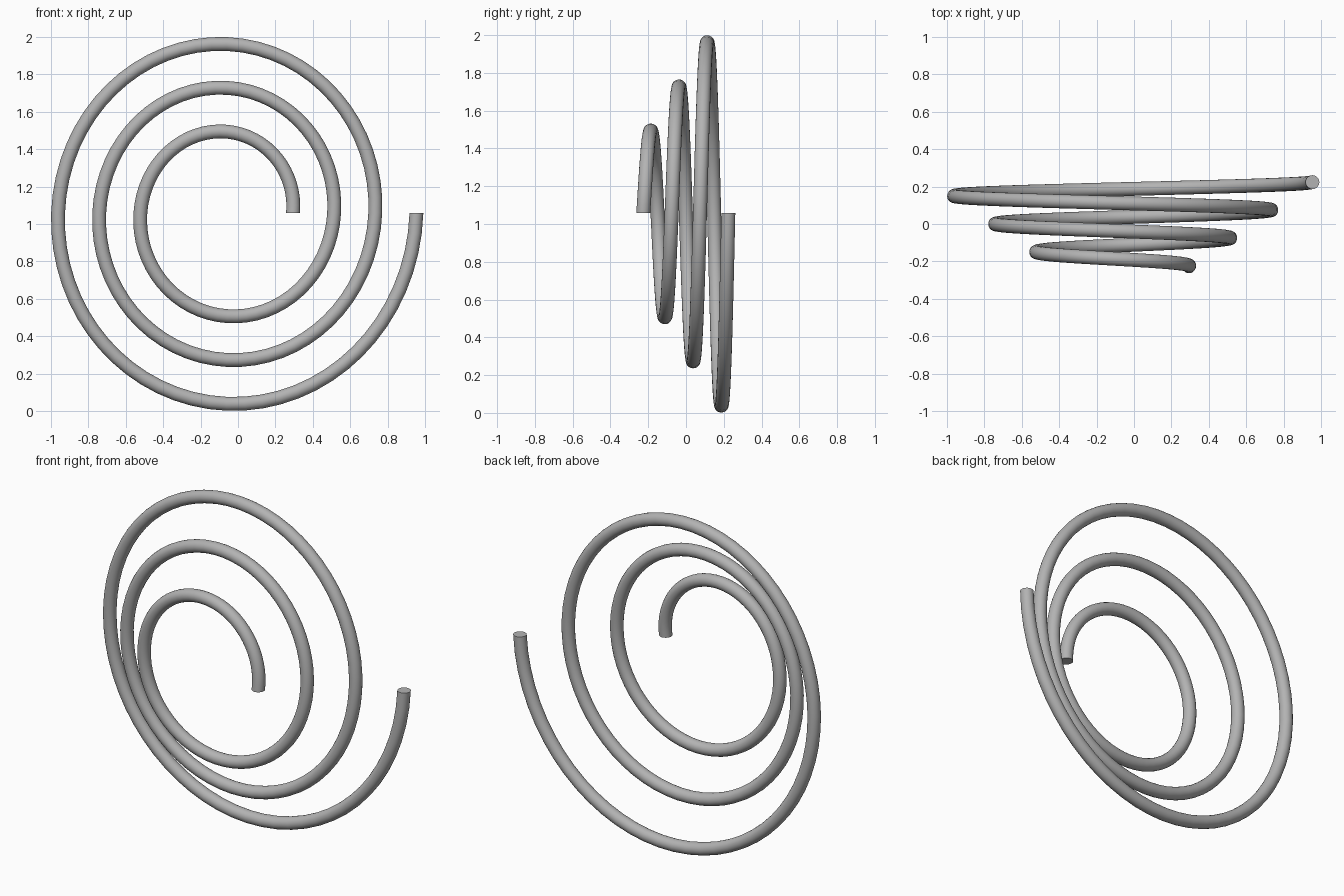
import bpy, bmesh
from math import sin, cos, pi, tau, radians
from mathutils import Vector

cube = bpy.data.objects.get("Cube")
if cube:
    bpy.data.objects.remove(cube, do_unlink=True)

TURNS, STEPS, SIDES = 3, 64, 20
TUBE = 0.037                  # wire radius
R0, R_STEP = 0.353, 0.22      # first radius, growth per turn
Y0, Y_STEP = -0.226, 0.15     # front end, advance per turn
STRETCH = 1.065               # coil is slightly taller than wide
CENTRE = Vector((-0.059, 0, 1.059))

# Plain grey metal
grey = bpy.data.materials.new("grey metal")
grey.use_nodes = True
colour = (0.45, 0.45, 0.45, 1)
grey.diffuse_color = colour
grey.node_tree.nodes["Principled BSDF"].inputs["Base Color"].default_value = colour

# Wire: a round section swept along a widening, advancing coil
bm = bmesh.new()
rings = []
for i in range(TURNS * STEPS + 1):
    t = i / STEPS
    a = t * tau
    r = R0 + R_STEP * t
    out = Vector((cos(a), 0, sin(a)))
    mid = CENTRE + Vector((r * cos(a), Y0 + Y_STEP * t, r * STRETCH * sin(a)))
    rings.append([bm.verts.new(mid + TUBE * (cos(s) * out + sin(s) * Vector((0, 1, 0))))
                  for s in (tau * k / SIDES for k in range(SIDES))])
for a, b in zip(rings, rings[1:]):
    for k in range(SIDES):
        n = (k + 1) % SIDES
        bm.faces.new((a[k], a[n], b[n], b[k]))

# Flat cut ends
bm.faces.new(rings[0])
bm.faces.new(rings[-1])
bmesh.ops.recalc_face_normals(bm, faces=bm.faces)

mesh = bpy.data.meshes.new("spiral_coil")
bm.to_mesh(mesh)
bm.free()
mesh.materials.append(grey)
coil = bpy.data.objects.new("spiral_coil", mesh)
bpy.context.collection.objects.link(coil)
bpy.context.view_layer.objects.active = coil
coil.select_set(True)
bpy.ops.object.shade_smooth_by_angle(angle=radians(40))
